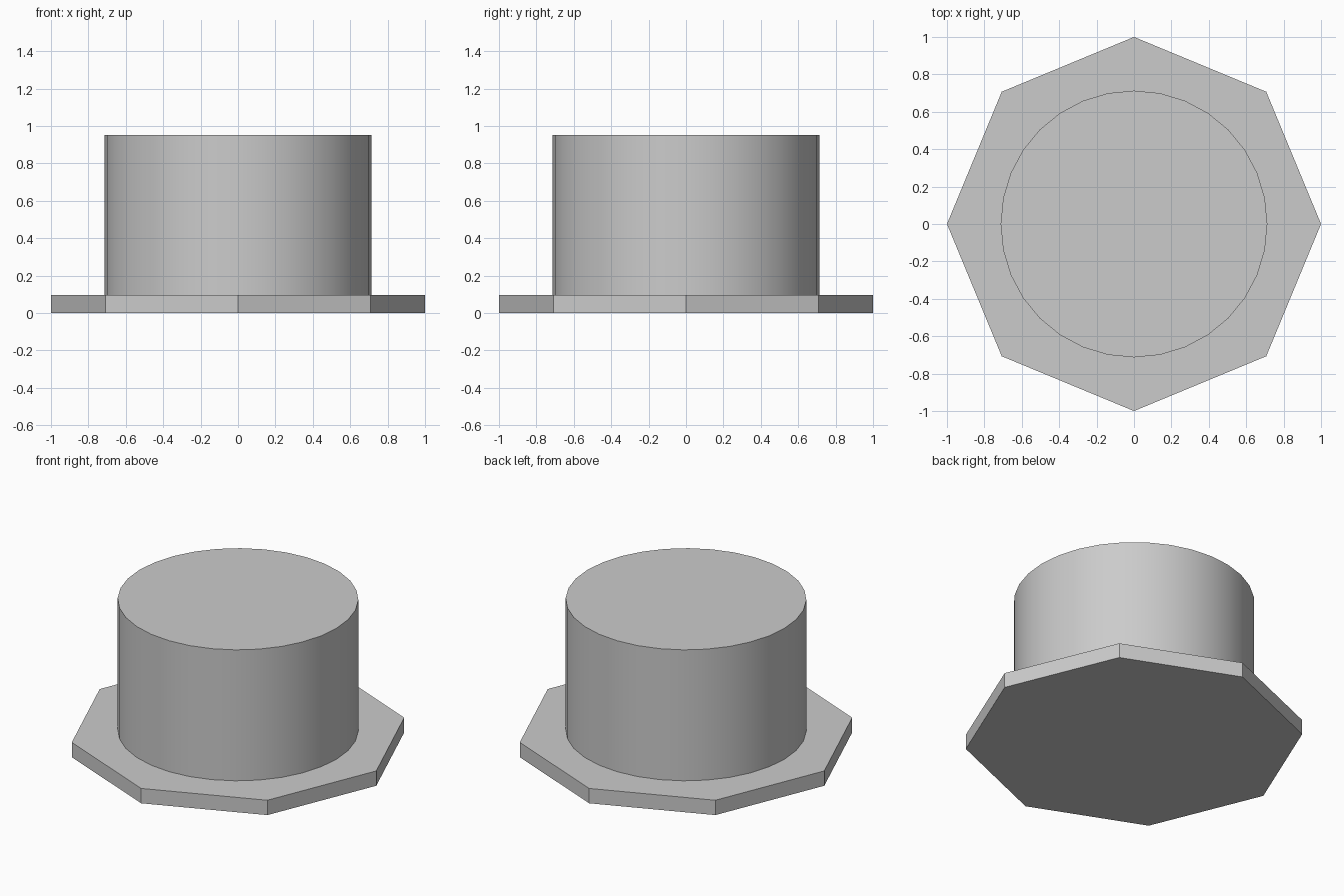
import bpy
import math

cube = bpy.data.objects.get("Cube")
if cube:
    bpy.data.objects.remove(cube, do_unlink=True)

grey = bpy.data.materials.new("light_grey")
grey.use_nodes = True
colour = (0.6, 0.6, 0.6, 1)
grey.diffuse_color = colour
grey.node_tree.nodes["Principled BSDF"].inputs["Base Color"].default_value = colour


def prism(name, sides, radius, bottom, top):
    bpy.ops.mesh.primitive_cylinder_add(
        vertices=sides, radius=radius, depth=top - bottom,
        location=(0, 0, (bottom + top) / 2))
    part = bpy.context.object
    part.name = name
    part.data.materials.append(grey)
    return part


# Flat octagonal base with corners on the axes
prism("octagonal_base", 8, 1.0, 0, 0.097)

# Smooth round drum standing on the base
prism("round_drum", 32, 0.713, 0.097, 0.953)
bpy.ops.object.shade_smooth_by_angle(angle=math.radians(30))
